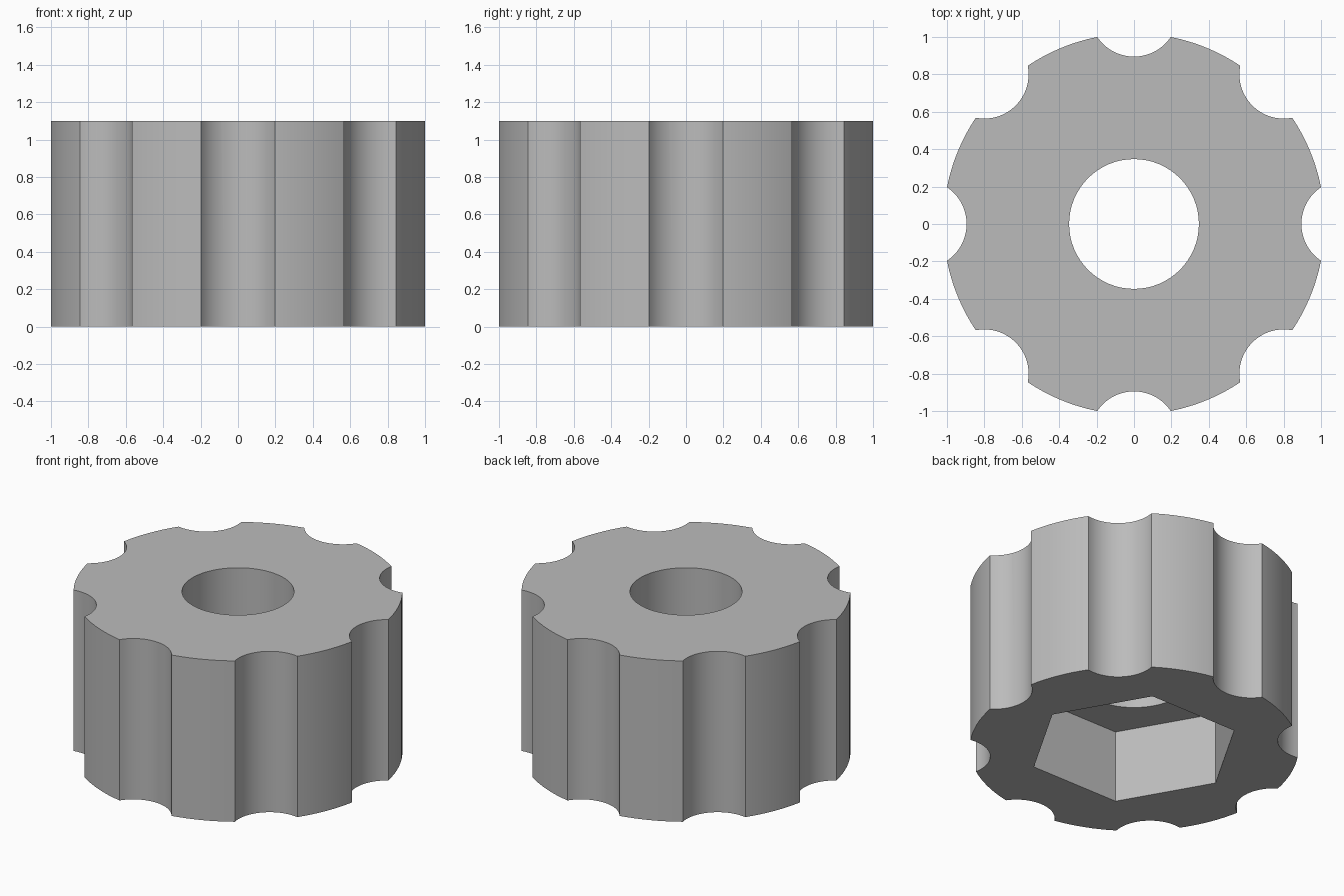
import bpy
from math import cos, sin, radians

cube = bpy.data.objects.get("Cube")
if cube:
    bpy.data.objects.remove(cube, do_unlink=True)

HEIGHT = 1.1
OUTER_RADIUS = 1.019
FLUTES = 8
RECESS_DEPTH = 0.495

grey = bpy.data.materials.new("plain grey")
grey.use_nodes = True
colour = (0.5, 0.5, 0.5, 1)
grey.diffuse_color = colour
grey.node_tree.nodes["Principled BSDF"].inputs["Base Color"].default_value = colour


def prism(name, sides, radius, bottom, top, x=0, y=0):
    """Upright prism, with a corner on the +x axis."""
    bpy.ops.mesh.primitive_cylinder_add(
        vertices=sides, radius=radius, depth=top - bottom,
        location=(x, y, (bottom + top) / 2), rotation=(0, 0, radians(90)))
    obj = bpy.context.object
    obj.name = name
    bpy.ops.object.transform_apply(location=True, rotation=True, scale=True)
    return obj


# Round knob body
body = prism("fluted_knob", 128, OUTER_RADIUS, 0, HEIGHT)
body.data.materials.append(grey)

# Through bore, hexagonal nut recess underneath, and grip flutes round the rim
cutters = [
    prism("bore_cutter", 64, 0.347, -0.1, HEIGHT + 0.1),
    prism("hex_recess_cutter", 6, 0.66, -0.1, RECESS_DEPTH),
]
for i in range(FLUTES):
    angle = radians(360 / FLUTES * i)
    cutters.append(prism("flute_cutter", 64, 0.237, -0.1, HEIGHT + 0.1,
                         1.132 * cos(angle), 1.132 * sin(angle)))

bpy.ops.object.select_all(action='DESELECT')
body.select_set(True)
bpy.context.view_layer.objects.active = body
for cutter in cutters:
    cutter.hide_render = True
    cut = body.modifiers.new(cutter.name, 'BOOLEAN')
    cut.operation = 'DIFFERENCE'
    cut.solver = 'EXACT'
    cut.object = cutter
    bpy.ops.object.modifier_apply(modifier=cut.name)
for cutter in cutters:
    bpy.data.objects.remove(cutter, do_unlink=True)

# Smooth curved walls with crisp rims and corners
bpy.ops.object.shade_smooth_by_angle(angle=radians(30))
